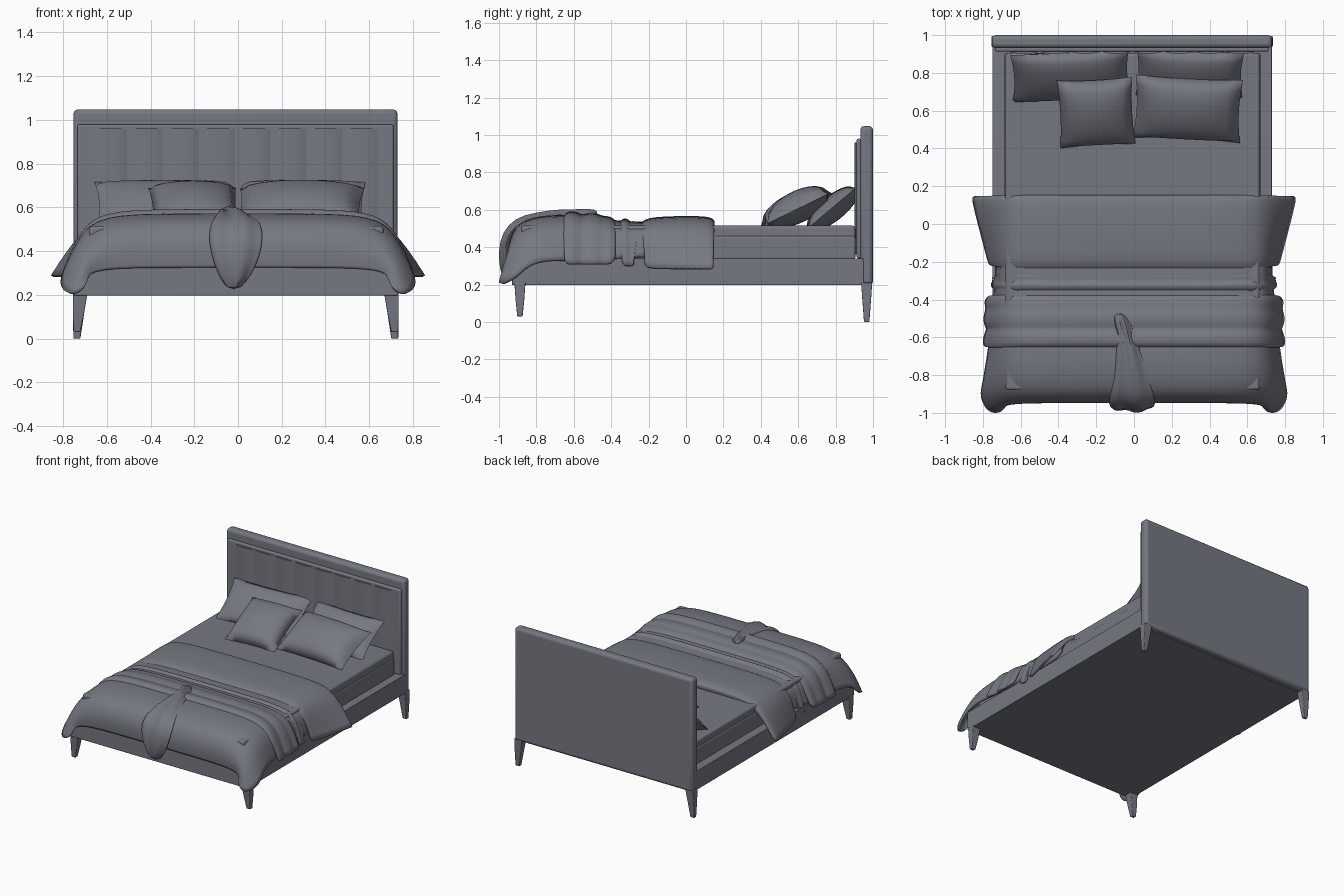
import bpy, bmesh, math
from mathutils import Vector, Matrix

if "Cube" in bpy.data.objects:
    bpy.data.objects.remove(bpy.data.objects["Cube"])

mat = bpy.data.materials.new("slate grey")
mat.diffuse_color = (0.18, 0.19, 0.225, 1)
mat.use_nodes = True
mat.node_tree.nodes["Principled BSDF"].inputs["Base Color"].default_value = mat.diffuse_color


def finish(name, bm, bevel=0, subsurf=0, thick=0, angle=35):
    bmesh.ops.recalc_face_normals(bm, faces=bm.faces)
    me = bpy.data.meshes.new(name)
    bm.to_mesh(me)
    bm.free()
    ob = bpy.data.objects.new(name, me)
    bpy.context.collection.objects.link(ob)
    me.materials.append(mat)
    if bevel:
        m = ob.modifiers.new("bevel", 'BEVEL')
        m.width, m.segments = bevel, 3
    if subsurf:
        m = ob.modifiers.new("subsurf", 'SUBSURF')
        m.levels = m.render_levels = subsurf
    if thick:
        m = ob.modifiers.new("solidify", 'SOLIDIFY')
        m.thickness, m.offset = thick, 0
    bpy.ops.object.select_all(action='DESELECT')
    ob.select_set(True)
    bpy.context.view_layer.objects.active = ob
    bpy.ops.object.shade_smooth_by_angle(angle=math.radians(angle))
    return ob


def skin(rows, closed=False, caps=False):
    """Faces between equal rows of points."""
    bm = bmesh.new()
    vs = [[bm.verts.new(p) for p in r] for r in rows]
    n = len(rows[0])
    for a, b in zip(vs, vs[1:]):
        for i in range(n if closed else n - 1):
            j = (i + 1) % n
            bm.faces.new((a[i], a[j], b[j], b[i]))
    if caps:
        bm.faces.new(vs[0])
        bm.faces.new(vs[-1])
    return bm


def box(name, x0, x1, y0, y1, z0, z1, bevel=0.008):
    rows = [[(x0, y0, z), (x1, y0, z), (x1, y1, z), (x0, y1, z)] for z in (z0, z1)]
    return finish(name, skin(rows, True, True), bevel)


def drape(name, rows, thick=0.016, dip=0.0):
    """Cloth over the bed: rows of (y, top z, hem x, hem z, hem y shift)."""
    out = []
    for y, zt, hx, hz, dy in rows:
        half = [(0.3, 1, 0), (0.56, 0.98, 0), (0.675, 0.86 - dip, 0.15),
                (0.68 + 0.5 * (hx - 0.68), 0.5, 0.6), (hx, 0, 1)]
        pts = [(x, y + dy * k, hz + (zt - hz) * f) for x, f, k in half]
        out.append([(-x, yy, z) for x, yy, z in reversed(pts)] + [(0, y, zt)] + pts)
    return finish(name, skin(out), subsurf=2, thick=thick, angle=60)


def pillow(name, w, h, t, loc, tilt, turn=0, belly=1.0):
    """Stuffed cushion with pulled-out corners."""
    bm = bmesh.new()
    bmesh.ops.create_grid(bm, x_segments=16, y_segments=16, size=1)
    dup = bmesh.ops.duplicate(bm, geom=bm.verts[:] + bm.edges[:] + bm.faces[:])["geom"]
    low = {v for v in dup if isinstance(v, bmesh.types.BMVert)}
    for v in bm.verts:
        u, s = v.co.x, v.co.y
        z = t / 2 * max(0, (1 - u * u) * (1 - s * s)) ** 0.42
        v.co = (u * w / 2 * (1 - 0.05 * (1 - s * s)),
                s * h / 2 * (1 - 0.05 * (1 - u * u)), -z * belly if v in low else z)
    bmesh.ops.remove_doubles(bm, verts=bm.verts, dist=1e-5)
    rot = Matrix.Rotation(math.radians(turn), 4, 'Z') @ Matrix.Rotation(math.radians(tilt), 4, 'X')
    bm.transform(Matrix.Translation(loc) @ rot)
    return finish(name, bm, angle=70)


# bed frame, mattress and headboard
box("bed_frame", -0.75, 0.73, -0.93, 0.95, 0.197, 0.34, 0.004)
box("mattress", -0.68, 0.665, -0.88, 0.905, 0.33, 0.515, 0.015)
box("mattress_lower_band", -0.685, 0.67, -0.88, 0.905, 0.335, 0.46, 0.01)
box("headboard", -0.753, 0.73, 0.932, 1.0, 0.197, 1.048, 0.022)
box("headboard_panel", -0.735, 0.712, 0.912, 0.94, 0.34, 0.98, 0.01)

# upholstered vertical channels
for i in range(8):
    x = -0.665 + i * 0.164
    prof = [(x + 0.164 * k / 8, 0.915 - 0.014 * math.sin(math.pi * k / 8) ** 0.6) for k in range(9)]
    prof += [(x + 0.164, 0.93), (x, 0.93)]
    finish("headboard_channel", skin([[(a, b, z) for a, b in prof] for z in (0.36, 0.96)], True, True))

# tapered legs
for side in (-1, 1):
    for name, y, z0 in (("front_leg", -0.888, 0.03), ("back_leg", 0.966, 0.0)):
        rows = []
        for z, a, off in ((z0, 0.016, 0.727), (0.12, 0.026, 0.719), (0.21, 0.033, 0.711)):
            cx = side * off - 0.01
            rows.append([(cx + a * p, y + a * 0.9 * q, z) for p, q in ((-1, -1), (1, -1), (1, 1), (-1, 1))])
        finish(name, skin(rows, True, True), 0.005)

# duvet that falls over the foot end
drape("duvet", [
    (0.05, 0.525, 0.71, 0.36, 0), (-0.2, 0.525, 0.72, 0.35, 0), (-0.36, 0.53, 0.73, 0.34, 0),
    (-0.5, 0.55, 0.75, 0.33, 0), (-0.64, 0.565, 0.76, 0.33, 0), (-0.76, 0.56, 0.78, 0.33, 0),
    (-0.85, 0.54, 0.795, 0.30, 0), (-0.905, 0.505, 0.81, 0.24, 0), (-0.935, 0.44, 0.78, 0.205, -0.04),
    (-0.94, 0.38, 0.74, 0.205, -0.055), (-0.935, 0.325, 0.70, 0.23, -0.05)], 0.02, 0.06)

# turned-down sheet with flared sides
drape("folded_sheet", [
    (0.14, 0.515, 0.835, 0.285, 0), (0.15, 0.54, 0.85, 0.285, -0.01), (0.12, 0.557, 0.85, 0.285, 0),
    (0.0, 0.56, 0.82, 0.285, 0), (-0.15, 0.555, 0.78, 0.285, 0), (-0.21, 0.545, 0.765, 0.29, 0),
    (-0.235, 0.525, 0.755, 0.3, 0.02)])

# rumpled throw
drape("throw_fold", [
    (-0.25, 0.52, 0.74, 0.32, -0.03), (-0.28, 0.535, 0.745, 0.30, 0), (-0.30, 0.525, 0.74, 0.30, 0),
    (-0.325, 0.555, 0.755, 0.30, 0), (-0.35, 0.53, 0.74, 0.31, 0.01)])
drape("throw_blanket", [
    (-0.38, 0.535, 0.765, 0.32, 0), (-0.41, 0.56, 0.79, 0.31, 0), (-0.45, 0.558, 0.775, 0.31, 0),
    (-0.48, 0.575, 0.79, 0.31, 0), (-0.53, 0.575, 0.79, 0.31, 0), (-0.555, 0.563, 0.77, 0.31, 0),
    (-0.59, 0.585, 0.79, 0.31, 0), (-0.635, 0.585, 0.795, 0.31, 0), (-0.65, 0.56, 0.785, 0.32, 0)], 0.016, 0.04)

# gathered tail of the throw hanging over the foot
path = [(-0.08, -0.47, 0.565, 0.03), (-0.06, -0.52, 0.575, 0.05), (-0.045, -0.58, 0.57, 0.04),
        (-0.03, -0.67, 0.572, 0.065), (-0.015, -0.8, 0.555, 0.09), (-0.01, -0.90, 0.53, 0.115),
        (-0.01, -0.955, 0.465, 0.128), (-0.01, -0.972, 0.38, 0.112), (-0.015, -0.965, 0.29, 0.08),
        (-0.02, -0.945, 0.225, 0.03)]
rows = []
for i, (x, y, z, w) in enumerate(path):
    a, b = path[max(0, i - 1)], path[min(len(path) - 1, i + 1)]
    t = Vector((0, b[1] - a[1], b[2] - a[2])).normalized()
    nrm = Vector((1, 0, 0)).cross(t)
    rows.append([Vector((x, y, z)) + Vector((w * math.cos(g), 0, 0)) +
                 nrm * 0.026 * math.sin(g) * (1 + 0.45 * math.cos(5 * g))
                 for g in (math.tau * k / 20 for k in range(20))])
finish("throw_tail", skin(rows, True, True), subsurf=1, angle=60)

# pillows
pillow("back_pillow_left", 0.63, 0.33, 0.13, (-0.335, 0.785, 0.61), 40, 3)
pillow("back_pillow_right", 0.57, 0.33, 0.13, (0.295, 0.79, 0.61), 40, -2)
pillow("front_pillow_left", 0.40, 0.40, 0.19, (-0.2, 0.59, 0.60), 26, 3, 0.7)
pillow("front_pillow_right", 0.57, 0.37, 0.20, (0.285, 0.61, 0.605), 26, -3, 0.7)
